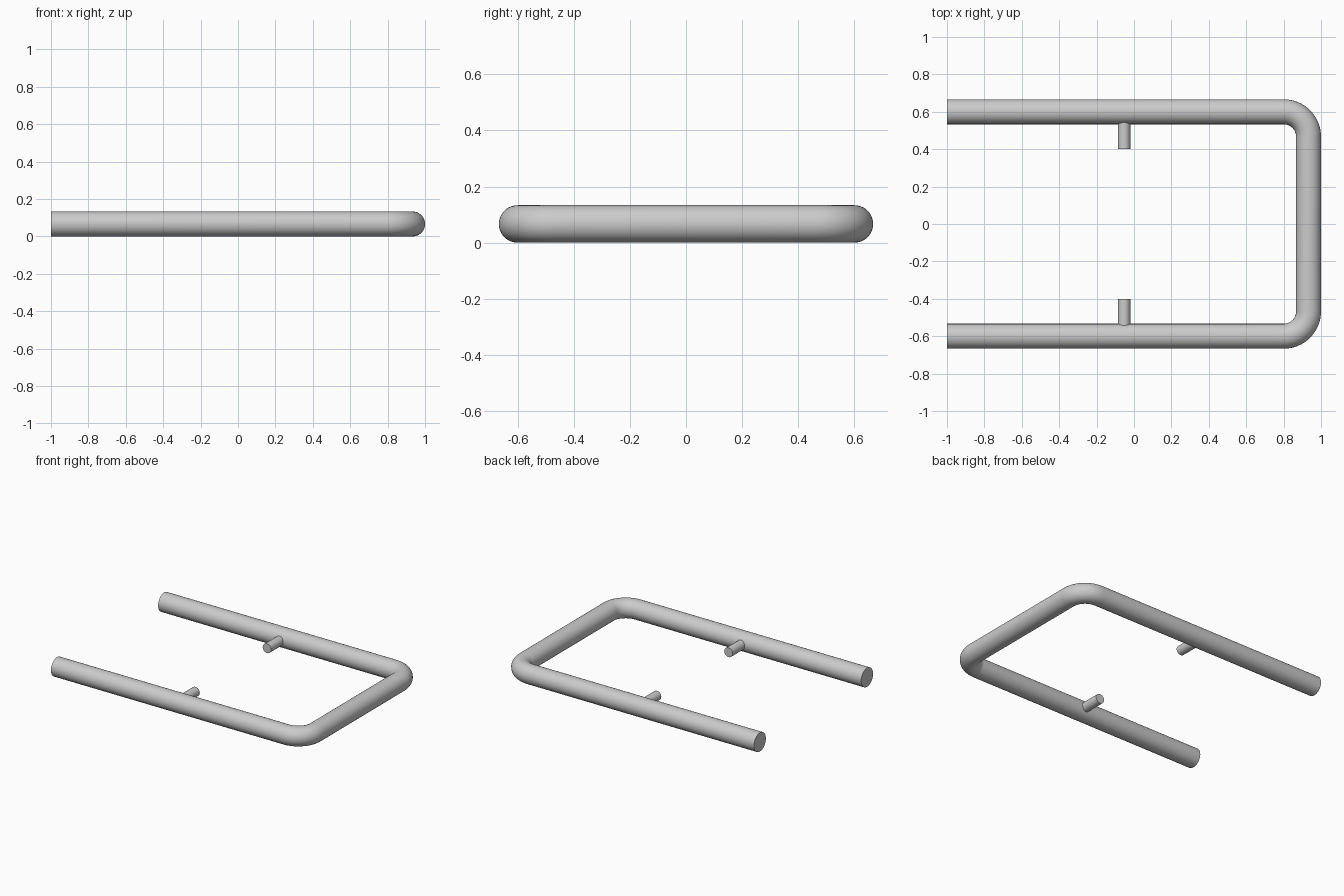
import bpy, bmesh, math
from mathutils import Vector

if "Cube" in bpy.data.objects:
    bpy.data.objects.remove(bpy.data.objects["Cube"])

R = 0.0667          # main tube radius, also its centre height
ARM_Y = 0.6         # arm centre line
BEND = 0.1333       # bend centre-line radius
BEND_X, BEND_Y = 0.8, ARM_Y - BEND

steel = bpy.data.materials.new("steel grey")
steel.diffuse_color = (0.6, 0.6, 0.6, 1)
steel.use_nodes = True
steel.node_tree.nodes["Principled BSDF"].inputs["Base Color"].default_value = steel.diffuse_color


def sweep(name, stations, radius, sides):
    """Capped round tube through (point, direction) stations lying flat."""
    bm = bmesh.new()
    rings = []
    for p, d in stations:
        side = Vector((-d.y, d.x, 0))
        ring = []
        for i in range(sides):
            a = 2 * math.pi * i / sides
            ring.append(bm.verts.new(p + side * radius * math.cos(a)
                                     + Vector((0, 0, radius * math.sin(a)))))
        rings.append(ring)
    for a, b in zip(rings, rings[1:]):
        for i in range(sides):
            j = (i + 1) % sides
            bm.faces.new((a[i], a[j], b[j], b[i]))
    bm.faces.new(rings[0])
    bm.faces.new(rings[-1])
    bmesh.ops.recalc_face_normals(bm, faces=bm.faces)
    me = bpy.data.meshes.new(name)
    bm.to_mesh(me)
    bm.free()
    me.materials.append(steel)
    ob = bpy.data.objects.new(name, me)
    bpy.context.collection.objects.link(ob)
    bpy.ops.object.select_all(action='DESELECT')
    ob.select_set(True)
    bpy.context.view_layer.objects.active = ob
    bpy.ops.object.shade_smooth_by_angle(angle=math.radians(35))
    return ob


# U-shaped tube: straight arm, two quarter bends, straight arm
X = Vector((1, 0, 0))
path = [(Vector((-1, -ARM_Y, R)), X)]
for sy, start in ((-1, -90), (1, 0)):
    for k in range(17):
        a = math.radians(start + 90 * k / 16)
        path.append((Vector((BEND_X + BEND * math.cos(a),
                             sy * BEND_Y + BEND * math.sin(a), R)),
                     Vector((-math.sin(a), math.cos(a), 0))))
path.append((Vector((-1, ARM_Y, R)), -X))
sweep("bent_tube_frame", path, R, 48)

# Short pins pointing inwards from each arm
for sy, name in ((-1, "front_pin"), (1, "back_pin")):
    d = Vector((0, -sy, 0))
    sweep(name, [(Vector((-0.053, sy * 0.545, R)), d),
                 (Vector((-0.053, sy * 0.4, R)), d)], 0.0333, 32)
